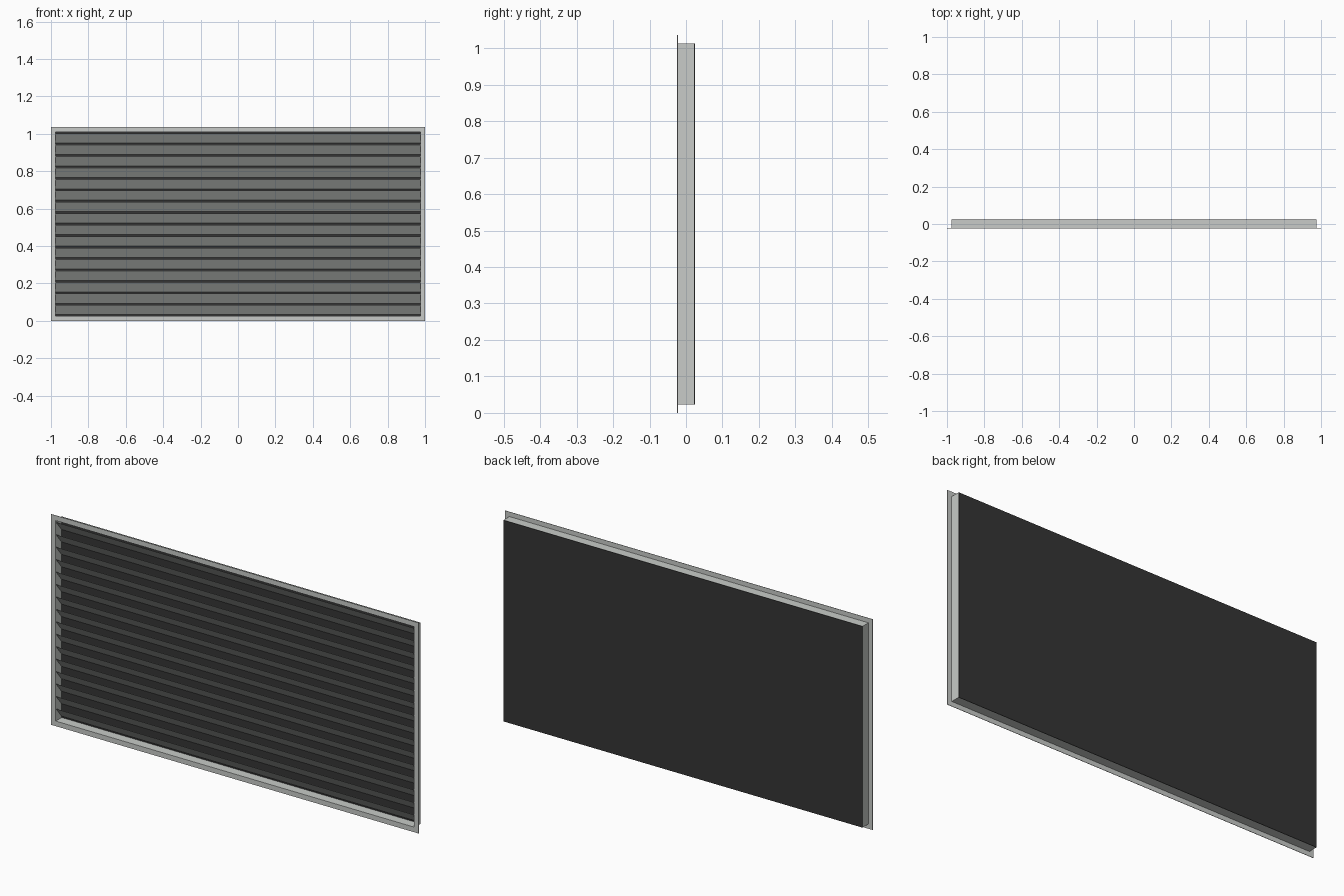
import bpy, bmesh
from mathutils import Vector

cube = bpy.data.objects.get("Cube")
if cube:
    bpy.data.objects.remove(cube, do_unlink=True)


def make_material(name, rgb):
    m = bpy.data.materials.new(name)
    m.use_nodes = True
    m.diffuse_color = (*rgb, 1)
    m.node_tree.nodes["Principled BSDF"].inputs["Base Color"].default_value = (*rgb, 1)
    return m


METAL = make_material("light grey metal", (0.58, 0.6, 0.58))
DARK = make_material("dark backing", (0.035, 0.035, 0.035))

HEIGHT = 1.036
MID = HEIGHT / 2
FRONT, BACK = -0.024, 0.024
DUCT_X, DUCT_Z = 0.977, 0.495     # half sizes of the duct opening
SLATS, PITCH = 16, 0.0612


def finish(bm, name, material):
    bmesh.ops.recalc_face_normals(bm, faces=bm.faces)
    mesh = bpy.data.meshes.new(name)
    bm.to_mesh(mesh)
    bm.free()
    mesh.materials.append(material)
    obj = bpy.data.objects.new(name, mesh)
    bpy.context.collection.objects.link(obj)
    return obj


def ring(name, outer, inner, y0, y1, material):
    """Rectangular frame between two half sizes, from y0 to y1."""
    bm = bmesh.new()
    corners = [(-1, -1), (1, -1), (1, 1), (-1, 1)]
    loops = [[bm.verts.new((sx * hx, y, MID + sz * hz)) for sx, sz in corners]
             for (hx, hz), y in ((outer, y0), (outer, y1), (inner, y1), (inner, y0))]
    for a, b in zip(loops, loops[1:] + loops[:1]):
        for i in range(4):
            j = (i + 1) % 4
            bm.faces.new((a[i], a[j], b[j], b[i]))
    return finish(bm, name, material)


def extruded(name, profile, half_width, material):
    """Closed (y, z) profile drawn out along x."""
    bm = bmesh.new()
    face = bm.faces.new([bm.verts.new((-half_width, y, z)) for y, z in profile])
    out = bmesh.ops.extrude_face_region(bm, geom=[face])
    moved = [v for v in out["geom"] if isinstance(v, bmesh.types.BMVert)]
    bmesh.ops.translate(bm, verts=moved, vec=Vector((2 * half_width, 0, 0)))
    return finish(bm, name, material)


# Front flange and the duct walls behind it
wall = 0.002
inside = (DUCT_X - wall, DUCT_Z - wall)
ring("front_flange", (1, MID), inside, FRONT, FRONT + 0.002, METAL)
ring("duct_walls", (DUCT_X, DUCT_Z), inside, FRONT + 0.002, BACK - 0.002, METAL)

# Dark panel closing the rear
low, high = MID - DUCT_Z, MID + DUCT_Z
extruded("back_panel", [(BACK - 0.002, low), (BACK, low), (BACK, high), (BACK - 0.002, high)],
         DUCT_X, DARK)

# Tilted slats: upper edge at the front, lower edge at the rear
t = 0.001
for i in range(SLATS):
    z = MID + (i - (SLATS - 1) / 2) * PITCH
    top, bottom = z + 0.026, z - 0.026
    y0, y1 = FRONT + 0.002, BACK - 0.004
    extruded(f"slat_{i + 1}", [(y0, top - t), (y1, bottom), (y1, bottom + t), (y0, top)],
             inside[0], METAL)
